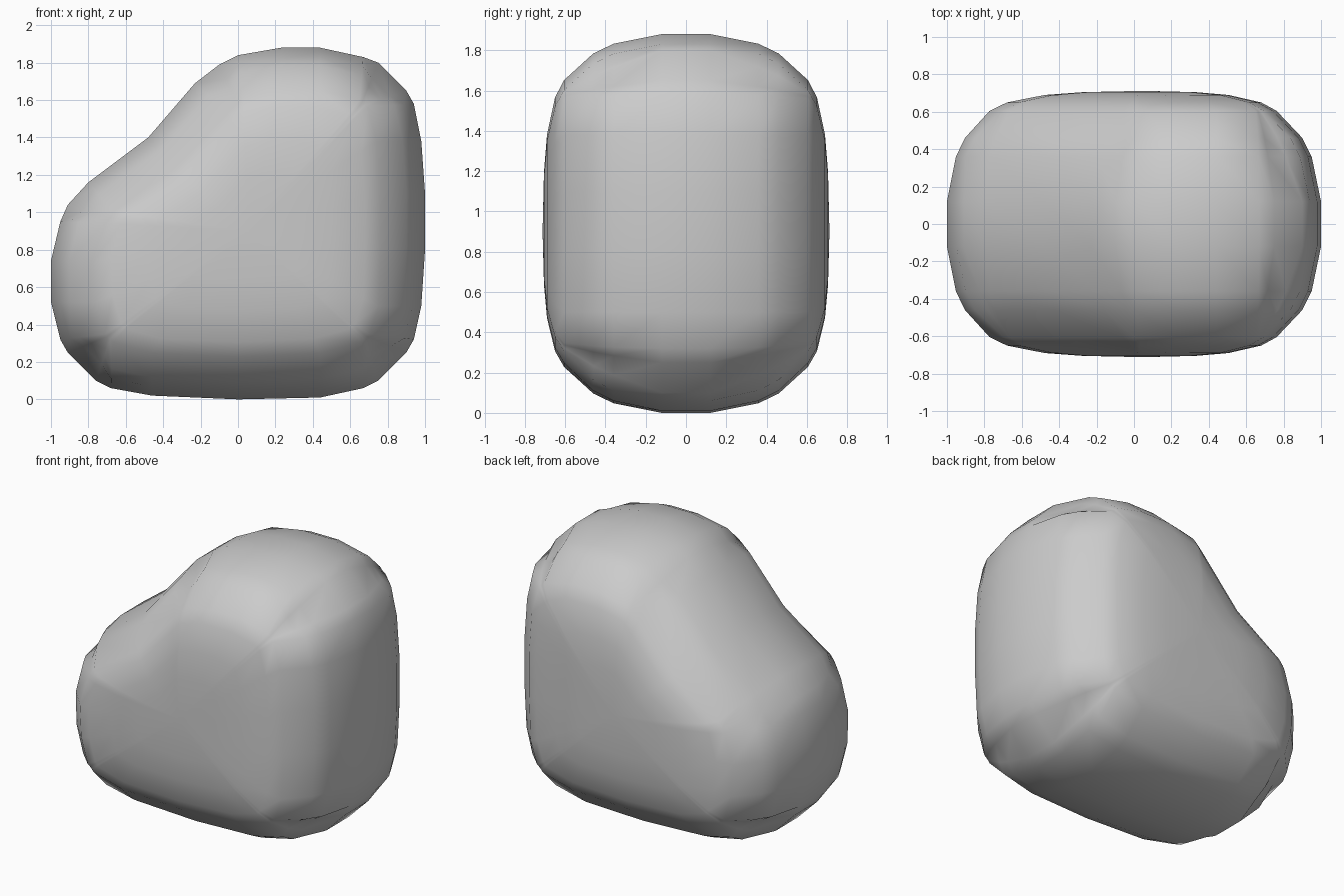
import bpy, bmesh

if "Cube" in bpy.data.objects:
    bpy.data.objects.remove(bpy.data.objects["Cube"])

# Outline of the stone at mid depth (x, z), each point paired with
# the matching point on the edge of the flatter front/back face (x, z)
OUTLINE = [
    (0, 0, 0, .24), (.44, .01, .44, .26), (.67, .06, .66, .32), (.75, .10, .67, .33),
    (.90, .25, .68, .34), (.94, .32, .69, .35), (.98, .50, .74, .50), (1, .80, .75, .80),
    (1, 1.10, .75, 1.10), (.98, 1.38, .73, 1.38), (.94, 1.58, .68, 1.56), (.90, 1.65, .67, 1.57),
    (.75, 1.80, .66, 1.58), (.67, 1.83, .65, 1.59), (.44, 1.88, .44, 1.64), (.23, 1.88, .23, 1.64),
    (0, 1.84, .03, 1.60), (-.10, 1.79, 0, 1.58), (-.23, 1.69, -.05, 1.52), (-.48, 1.40, -.32, 1.22),
    (-.80, 1.16, -.66, 1.0), (-.91, 1.04, -.69, .97), (-.95, .95, -.70, .94), (-1, .74, -.76, .74),
    (-1, .52, -.75, .52), (-.95, .32, -.70, .35), (-.91, .25, -.69, .34), (-.76, .10, -.68, .33),
    (-.68, .06, -.67, .32), (-.46, .02, -.46, .26),
]
CHAMFER = {3, 4, 11, 12, 17, 21, 26, 27}   # points on the cut corners

# Depth layers: (y, inset toward the face edge, shrink toward the face centre)
LAYERS = [(.12, 0, 1), (.36, .2, 1), (.46, .4, 1), (.605, .95, 1),
          (.65, 1, .9), (.69, 1, .65), (.705, 1, .4)]
CX, CZ = .05, .9


def ring(bm, y, inset, shrink):
    verts = []
    for i, (x, z, fx, fz) in enumerate(OUTLINE):
        t = inset ** .6 if i in CHAMFER else inset
        px, pz = x + (fx - x) * t, z + (fz - z) * t
        verts.append(bm.verts.new((CX + (px - CX) * shrink, y, CZ + (pz - CZ) * shrink)))
    return verts


# Boulder: rings lofted from the front face through to the back face
bm = bmesh.new()
rings = [ring(bm, -y, t, s) for y, t, s in reversed(LAYERS)]
rings += [ring(bm, y, t, s) for y, t, s in LAYERS]
n = len(OUTLINE)
for a, b in zip(rings, rings[1:]):
    for i in range(n):
        j = (i + 1) % n
        bm.faces.new((a[i], a[j], b[j], b[i]))
for loop, y in ((rings[0], -.712), (rings[-1], .712)):
    tip = bm.verts.new((CX, y, CZ))
    for i in range(n):
        bm.faces.new((loop[i], loop[(i + 1) % n], tip))
bmesh.ops.recalc_face_normals(bm, faces=bm.faces)
mesh = bpy.data.meshes.new("boulder")
bm.to_mesh(mesh)
bm.free()
mesh.shade_smooth()

stone = bpy.data.materials.new("stone grey")
stone.diffuse_color = (.6, .6, .6, 1)
stone.use_nodes = True
stone.node_tree.nodes["Principled BSDF"].inputs["Base Color"].default_value = stone.diffuse_color
mesh.materials.append(stone)
boulder = bpy.data.objects.new("boulder", mesh)
bpy.context.collection.objects.link(boulder)
